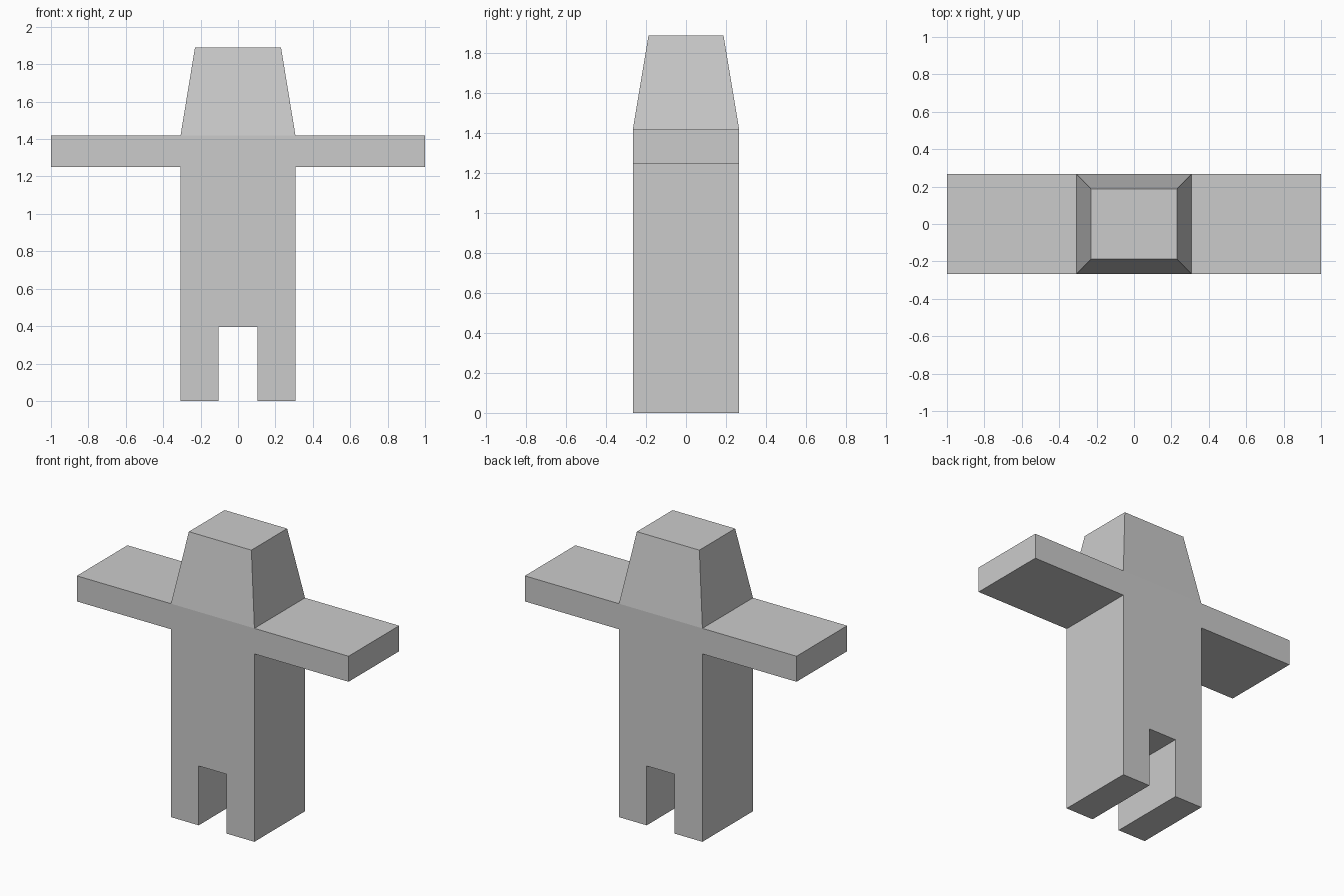
import bpy
import bmesh
from mathutils import Vector

cube = bpy.data.objects.get("Cube")
if cube:
    bpy.data.objects.remove(cube, do_unlink=True)

# Main sizes
BODY_X, DEPTH = 0.307, 0.266
SHOULDER_Z, HEAD_Z = 1.42, 1.89
HEAD_TOP_X, HEAD_TOP_Y = 0.23, 0.188

# Single flat colour
grey = bpy.data.materials.new("plain_grey")
grey.use_nodes = True
colour = (0.6, 0.6, 0.6, 1.0)
grey.diffuse_color = colour
grey.node_tree.nodes["Principled BSDF"].inputs["Base Color"].default_value = colour

# Half outline of leg, torso and arm, mirrored into a full silhouette
half = [(0.103, 0.395), (0.103, 0), (BODY_X, 0), (BODY_X, 1.25),
        (1, 1.25), (1, SHOULDER_Z), (BODY_X, SHOULDER_Z)]
outline = half + [(-x, z) for x, z in reversed(half)]

bm = bmesh.new()
front = bm.faces.new([bm.verts.new((x, -DEPTH, z)) for x, z in outline])
body = bmesh.ops.extrude_face_region(bm, geom=[front], use_keep_orig=True)
back_verts = [g for g in body["geom"] if isinstance(g, bmesh.types.BMVert)]
bmesh.ops.translate(bm, verts=back_verts, vec=(0, 2 * DEPTH, 0))
bmesh.ops.recalc_face_normals(bm, faces=bm.faces[:])

# Head: raise and taper the face between the shoulders
neck = max(bm.faces, key=lambda f: (f.normal.z > 0.9)
           * (f.calc_center_median().z - abs(f.calc_center_median().x)))
head = bmesh.ops.extrude_discrete_faces(bm, faces=[neck])["faces"][0]
for v in head.verts:
    v.co = Vector((v.co.x * HEAD_TOP_X / BODY_X, v.co.y * HEAD_TOP_Y / DEPTH, HEAD_Z))
bmesh.ops.recalc_face_normals(bm, faces=bm.faces[:])

mesh = bpy.data.meshes.new("blocky_figure")
bm.to_mesh(mesh)
bm.free()
mesh.materials.append(grey)
figure = bpy.data.objects.new("blocky_figure", mesh)
bpy.context.collection.objects.link(figure)
